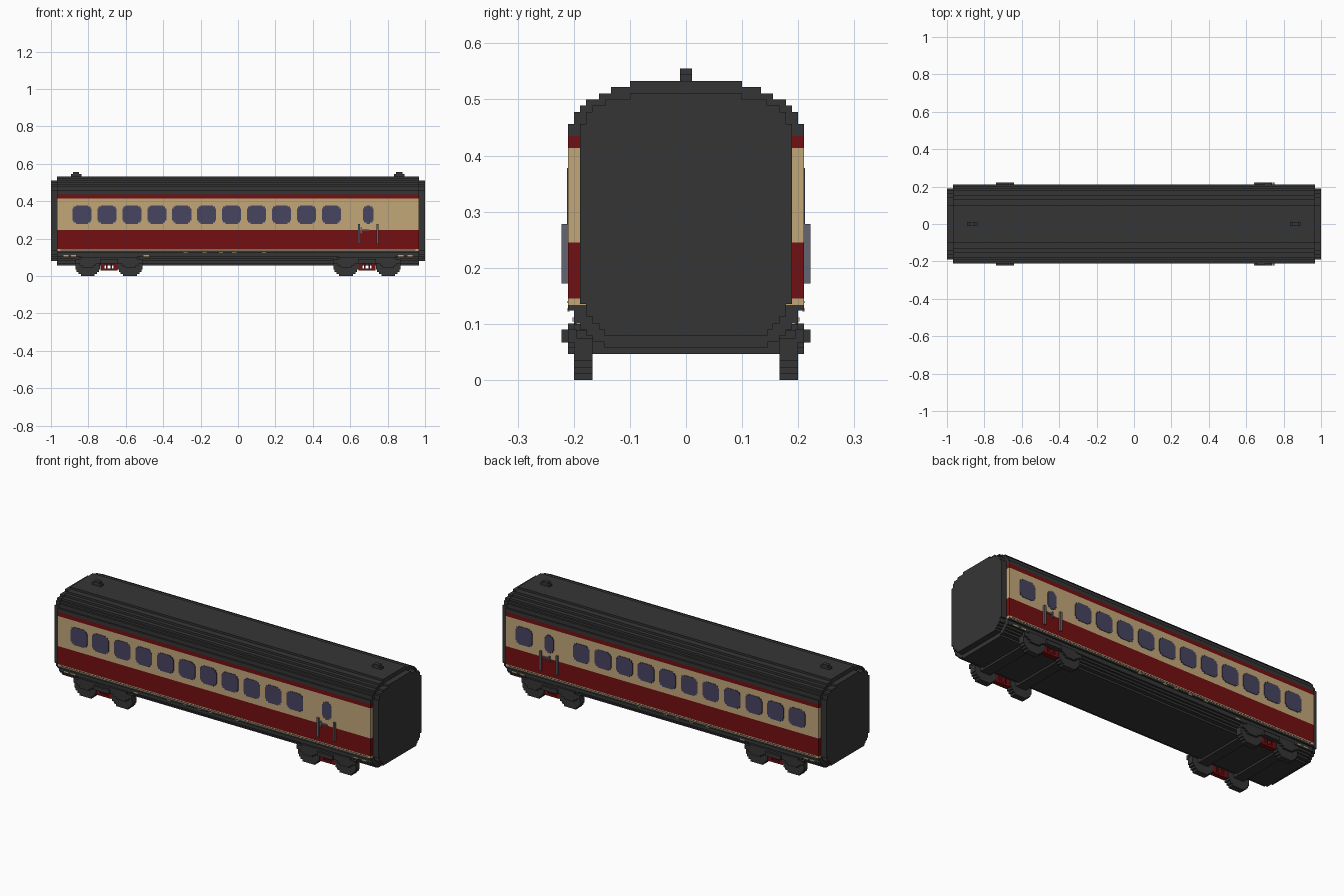
import bpy, bmesh

cube = bpy.data.objects.get("Cube")
if cube:
    bpy.data.objects.remove(cube, do_unlink=True)


def material(name, rgb):
    m = bpy.data.materials.new(name)
    m.use_nodes = True
    m.diffuse_color = (*rgb, 1)
    bsdf = m.node_tree.nodes["Principled BSDF"]
    bsdf.inputs["Base Color"].default_value = (*rgb, 1)
    bsdf.inputs["Roughness"].default_value = 0.8
    return m


DARK, RED, CREAM, GLASS, METAL = range(5)
MATS = [
    material("charcoal", (0.036, 0.036, 0.036)),
    material("deep red", (0.175, 0.005, 0.006)),
    material("cream", (0.54, 0.39, 0.19)),
    material("window blue", (0.062, 0.058, 0.115)),
    material("grey metal", (0.13, 0.13, 0.17)),
]


def finish(bm, name):
    bmesh.ops.remove_doubles(bm, verts=bm.verts, dist=1e-5)
    bmesh.ops.recalc_face_normals(bm, faces=bm.faces)
    mesh = bpy.data.meshes.new(name)
    bm.to_mesh(mesh)
    bm.free()
    for m in MATS:
        mesh.materials.append(m)
    obj = bpy.data.objects.new(name, mesh)
    bpy.context.collection.objects.link(obj)
    return obj


def add_stack(bm, layers, axis, a0, a1, cx=0.0, cz=0.0):
    """Stepped solid: layers (z0, z1, half width, material) extruded along an axis."""
    def quad(pts, mat):
        verts = []
        for u, a, z in pts:
            p = (a, cx + u, cz + z) if axis == "x" else (cx + u, a, cz + z)
            verts.append(bm.verts.new(p))
        bm.faces.new(verts).material_index = mat

    for z0, z1, w, m in layers:
        for s in (-w, w):
            quad([(s, a0, z0), (s, a1, z0), (s, a1, z1), (s, a0, z1)], m)
        for a in (a0, a1):
            quad([(-w, a, z0), (w, a, z0), (w, a, z1), (-w, a, z1)], m)
    # ledges where the width changes
    for (_, z, w, m), (_, _, v, n) in zip(layers, layers[1:]):
        if abs(w - v) > 1e-6:
            for s in (-1, 1):
                quad([(s * w, a0, z), (s * w, a1, z), (s * v, a1, z), (s * v, a0, z)],
                     m if w > v else n)
    for z, (_, _, w, m) in ((layers[0][0], layers[0]), (layers[-1][1], layers[-1])):
        quad([(-w, a0, z), (w, a0, z), (w, a1, z), (-w, a1, z)], m)


def stack(name, layers, axis, a0, a1, cx=0.0, cz=0.0):
    bm = bmesh.new()
    add_stack(bm, layers, axis, a0, a1, cx, cz)
    return finish(bm, name)


def box(name, x0, x1, y0, y1, z0, z1, mat):
    return stack(name, [(z0, z1, (x1 - x0) / 2, mat)], "y", y0, y1, (x0 + x1) / 2)


def rows(zs, widths, mats=None):
    mats = mats or [DARK] * len(widths)
    return list(zip(zs, zs[1:], widths, mats))


# Coach body with stepped roof and underside, painted in bands
stack("coach_body", rows(
    [.057, .068, .079, .09, .101, .124, .134, .145, .245, .413, .435, .456,
     .478, .489, .50, .511, .522, .533],
    [.145, .167, .178, .189, .2, .21, .21, .21, .21, .21, .21,
     .2, .189, .178, .155, .134, .10],
    [DARK] * 5 + [DARK, CREAM, RED, CREAM, RED, DARK] + [DARK] * 6), "x", -.967, .967)

# Narrower gangway caps on both ends
cap = rows([.079, .09, .101, .113, .135, .456, .467, .478, .489, .50, .511],
           [.145, .155, .167, .178, .189, .178, .178, .167, .144, .10])
for side, name in ((1, "left_end_cap"), (-1, "right_end_cap")):
    stack(name, cap, "x", side * .96, side * 1.0)

# Rounded windows on each side, as thin stepped plates
def window_rows(w, h):
    return rows([-h, -h + .007, -h + .018, h - .018, h - .007, h],
                [w - .018, w - .006, w, w - .006, w - .018], [GLASS] * 5)


for side, name in ((-1, "front"), (1, "back")):
    a, b = side * .209, side * .2125
    bm = bmesh.new()
    centres = [-.834 + .1333 * i for i in range(11)]
    if side > 0:
        centres.append(.853)
    for x in centres:
        add_stack(bm, window_rows(.051, .05), "y", a, b, x, .328)
    finish(bm, name + "_windows")
    stack(name + "_door_window", window_rows(.028, .05), "y", a, b, .697, .328)

    # Door handrails and handle
    bm = bmesh.new()
    for x in (.646, .747):
        add_stack(bm, [(.172, .278, .0055, METAL)], "y", side * .209, side * .222, x)
    finish(bm, name + "_handrails")
    bm = bmesh.new()
    hx = .68 if side < 0 else .715
    add_stack(bm, [(.244, .252, .02, METAL)], "y", a, side * .216, hx)
    add_stack(bm, [(.228, .262, .004, METAL)], "y", a, side * .216, hx - .02)
    finish(bm, name + "_door_handle")

    # Cream dashes along the sill
    bm = bmesh.new()
    for x in (-.28, -.18, -.09, -.02, .14):
        add_stack(bm, [(.122, .128, .011, CREAM)], "y", side * .208, side * .2115, x)
    for x in (-.92, -.88, -.49, .87, .92):
        add_stack(bm, [(.104, .111, .014, CREAM)], "y", side * .198, side * .202, x)
    finish(bm, name + "_sill_marks")
    # Dark seam inside the lower cream line
    box(name + "_sill_seam", -.95, .95, a, side * .211, .1375, .1405, DARK)

# Roof vents
for x, name in ((-.866, "right_roof_vent"), (.863, "left_roof_vent")):
    stack(name, rows([.53, .544, .555], [.028, .017]), "y", -.011, .011, x)

# Bogies: wheels, axles, side frames and springs
wheel = rows([0, .011, .022, .035, .075, .088, .10], [.037, .05, .06, .066, .06, .05])
for bx, bname in ((-.69, "right_bogie"), (.69, "left_bogie")):
    wheel_x = (bx - .113, bx + .113)
    bm = bmesh.new()
    for x in wheel_x:
        for s in (-1, 1):
            add_stack(bm, wheel, "y", s * .167, s * .2, x)
    finish(bm, bname + "_wheels")
    bm = bmesh.new()
    for x in wheel_x:
        add_stack(bm, [(.046, .075, .03, DARK)], "y", -.17, .17, x)
    finish(bm, bname + "_axles")

    for s, sname in ((-1, "front"), (1, "back")):
        bm = bmesh.new()
        add_stack(bm, rows([.067, .09, .101], [.18, .15]), "y", s * .195, s * .2105, bx)
        for x in wheel_x:
            add_stack(bm, rows([.046, .057, .067], [.03, .045]), "y", s * .195, s * .2105, x)
        add_stack(bm, [(.067, .09, .048, DARK)], "y", s * .2, s * .222, bx)
        finish(bm, f"{bname}_{sname}_frame")

        # Red spring unit between the wheels
        bm = bmesh.new()
        add_stack(bm, [(.03, .041, .045, RED)], "y", s * .17, s * .197, bx)
        for dx, w in ((-.035, .011), (-.012, .005), (.012, .005), (.035, .011)):
            add_stack(bm, [(.04, .07, w, RED)], "y", s * .17, s * .197, bx + dx)
        finish(bm, f"{bname}_{sname}_springs")
